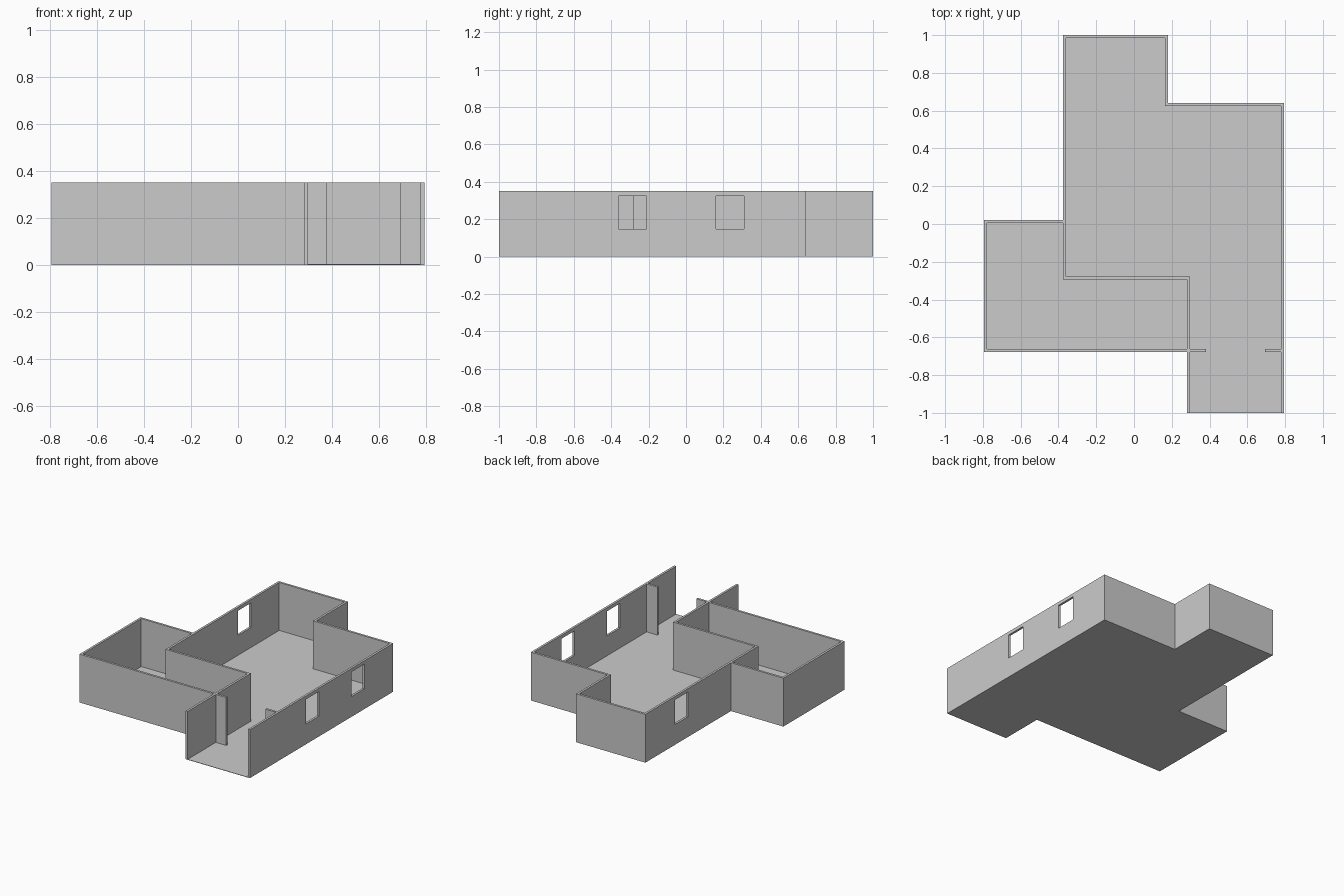
import bpy, bmesh
from mathutils import Vector

if "Cube" in bpy.data.objects:
    bpy.data.objects.remove(bpy.data.objects["Cube"])

H, T, SLAB = 0.35, 0.016, 0.003   # wall height, wall thickness, floor thickness


def prism(name, pts, z0, z1):
    """Extrude a flat outline from z0 to z1."""
    bm = bmesh.new()
    face = bm.faces.new([bm.verts.new((x, y, z0)) for x, y in pts])
    top = bmesh.ops.extrude_face_region(bm, geom=[face])["geom"]
    bmesh.ops.translate(bm, vec=(0, 0, z1 - z0),
                        verts=[g for g in top if isinstance(g, bmesh.types.BMVert)])
    bmesh.ops.recalc_face_normals(bm, faces=bm.faces)
    mesh = bpy.data.meshes.new(name)
    bm.to_mesh(mesh)
    bm.free()
    obj = bpy.data.objects.new(name, mesh)
    bpy.context.collection.objects.link(obj)
    return obj


def box(name, x0, x1, y0, y1, z0, z1):
    return prism(name, [(x0, y0), (x1, y0), (x1, y1), (x0, y1)], z0, z1)


def wall_run(name, path):
    """Wall along an axis-aligned path, thickened to its left side."""
    p = [Vector(c) for c in path]
    normals = []
    for a, b in zip(p, p[1:]):
        d = (b - a).normalized()
        normals.append(Vector((-d.y, d.x)))
    inner = []
    for i, c in enumerate(p):
        if i in (0, len(p) - 1):
            off = normals[min(i, len(normals) - 1)]
        else:
            off = normals[i - 1] + normals[i]
        inner.append(c + off * T)
    return prism(name, [tuple(c) for c in p + inner[::-1]], SLAB, H)


# Floor slab under the whole plan
prism("floor", [(0.795, -1), (0.795, 0.64), (0.18, 0.64), (0.18, 1), (-0.375, 1),
                (-0.375, 0.022), (-0.795, 0.022), (-0.795, -0.678),
                (0.281, -0.678), (0.281, -1)], 0, SLAB)

# Main room and entrance passage, open at the front
main = wall_run("main_room_walls", [(0.795, -1), (0.795, 0.64), (0.18, 0.64), (0.18, 1),
                                    (-0.375, 1), (-0.375, -0.293), (0.281, -0.293),
                                    (0.281, -1)])

# Side room on the left
wall_run("side_room_walls", [(-0.375, 0.022), (-0.795, 0.022),
                             (-0.795, -0.678), (0.281, -0.678)])

# Short walls framing the doorway
box("doorway_wall_left", 0.281 + T, 0.38, -0.678, -0.662, SLAB, H)
box("doorway_wall_right", 0.693, 0.795 - T, -0.678, -0.662, SLAB, H)

# Window openings: two in the right wall, one in the left wall
for x, y in ((0.787, -0.285), (0.787, 0.235), (-0.367, 0.588)):
    cutter = box("window_cutter", x - 0.04, x + 0.04, y - 0.075, y + 0.075, 0.147, 0.325)
    cutter.hide_render = True
    mod = main.modifiers.new("window", 'BOOLEAN')
    mod.operation = 'DIFFERENCE'
    mod.solver = 'EXACT'
    mod.object = cutter
    bpy.context.view_layer.objects.active = main
    bpy.ops.object.modifier_apply(modifier=mod.name)
    bpy.data.objects.remove(cutter)
